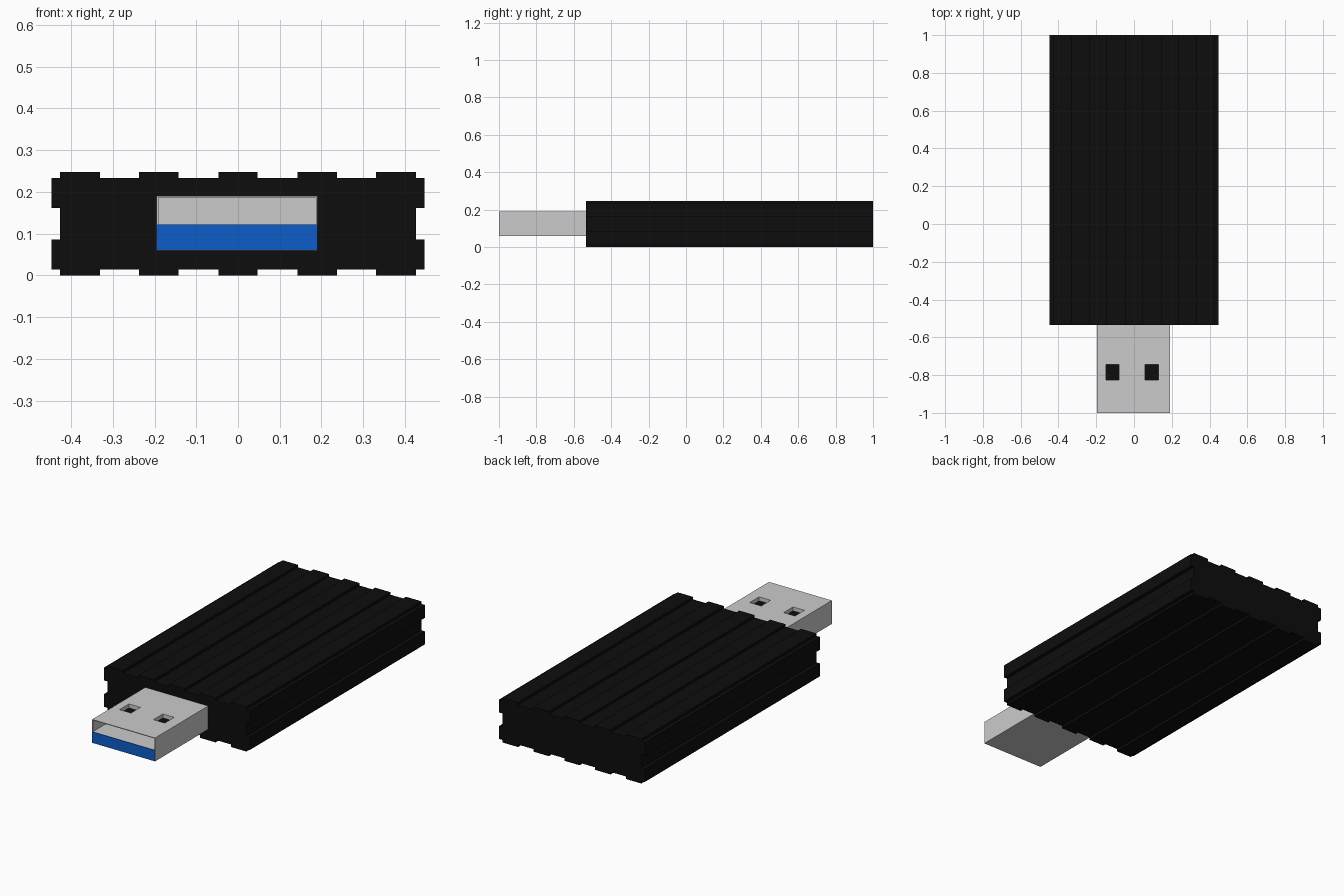
import bpy, bmesh

if "Cube" in bpy.data.objects:
    bpy.data.objects.remove(bpy.data.objects["Cube"])


def material(name, rgb):
    m = bpy.data.materials.new(name)
    m.diffuse_color = (*rgb, 1)
    m.use_nodes = True
    m.node_tree.nodes["Principled BSDF"].inputs["Base Color"].default_value = m.diffuse_color
    return m


black = material("black", (0.004, 0.004, 0.004))
blue = material("blue", (0.004, 0.107, 0.584))


def add_mesh(name, bm, mat=None):
    bmesh.ops.recalc_face_normals(bm, faces=bm.faces)
    me = bpy.data.meshes.new(name)
    bm.to_mesh(me)
    bm.free()
    ob = bpy.data.objects.new(name, me)
    bpy.context.collection.objects.link(ob)
    if mat:
        me.materials.append(mat)
    return ob


def box(name, x, y, z, mat=None):
    bm = bmesh.new()
    bmesh.ops.create_cube(bm, size=1)
    for v in bm.verts:
        v.co = [a[0] if c < 0 else a[1] for c, a in zip(v.co, (x, y, z))]
    return add_mesh(name, bm, mat)


def cut(target, cutter):
    mod = target.modifiers.new("cut", 'BOOLEAN')
    mod.operation = 'DIFFERENCE'
    mod.solver = 'EXACT'
    mod.object = cutter
    bpy.context.view_layer.objects.active = target
    bpy.ops.object.modifier_apply(modifier=mod.name)
    bpy.data.objects.remove(cutter)


# Ribbed case: one quarter of the cross-section, mirrored, then extruded
H, Y0, Y1 = 0.247, -0.535, 1.0
mid = H / 2
quarter = [(0.447, 0.161), (0.447, 0.233), (0.426, 0.233), (0.426, H),
           (0.331, H), (0.331, 0.233), (0.237, 0.233), (0.237, H),
           (0.142, H), (0.142, 0.233), (0.047, 0.233), (0.047, H)]
quarter.insert(0, (0.426, 0.161))
upper = quarter + [(-x, z) for x, z in reversed(quarter)]
outline = upper + [(x, 2 * mid - z) for x, z in reversed(upper)]
bm = bmesh.new()
face = bm.faces.new([bm.verts.new((x, Y0, z)) for x, z in outline])
ext = bmesh.ops.extrude_face_region(bm, geom=[face], use_keep_orig=True)
for v in ext["geom"]:
    if isinstance(v, bmesh.types.BMVert):
        v.co.y = Y1
add_mesh("case", bm, black)

# Metal plug shell with an open front
CX, W, T = -0.002, 0.193, 0.004
Z0, Z1, ZB = 0.06, 0.19, 0.122
BACK = -0.84
inner = (CX - W + T, CX + W - T)
shell = box("plug_shell", (CX - W, CX + W), (-1, Y0 + 0.01), (Z0, Z1))
cut(shell, box("cavity_cutter", inner, (-1.1, BACK), (Z0 + T, Z1 - T)))

# Latch windows with dark floors
for side, label in ((-1, "left"), (1, "right")):
    c = CX - 0.008 + side * 0.104
    wx, wy = (c - 0.035, c + 0.035), (-0.826, -0.743)
    cut(shell, box("window_cutter", wx, wy, (Z1 - 0.025, Z1 + 0.1)))
    box("window_floor_" + label, wx, wy, (Z1 - 0.03, Z1 - 0.022), black)

# Contact tongue with blue front
box("contact_tongue", inner, (-0.998, BACK), (Z0 + T, ZB))
box("tongue_front", (CX - W + 0.001, CX + W - 0.001), (-1.001, -0.998), (Z0 + 0.001, ZB), blue)
